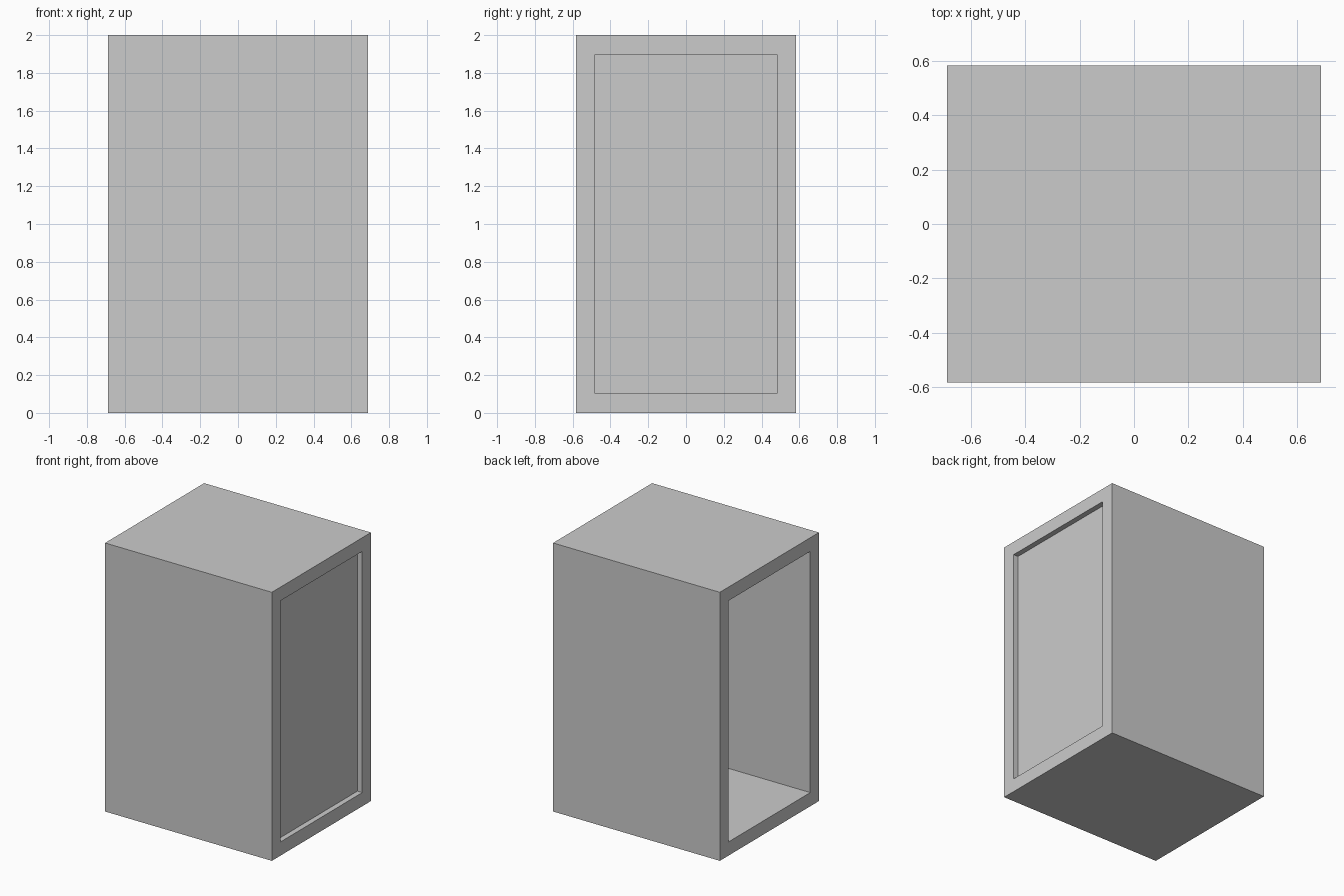
import bpy, bmesh
from mathutils import Vector

if "Cube" in bpy.data.objects:
    bpy.data.objects.remove(bpy.data.objects["Cube"])

WIDTH, DEPTH, HEIGHT = 1.374, 1.166, 2.0
WALL = 0.102          # rim width around both side openings
RECESS = 0.04         # shallow recess on the right side
PANEL = 0.02          # thickness of the closing panel


def sink_side(bm, sign, depth):
    """Inset the face on one x side and push its middle inwards."""
    face = next(f for f in bm.faces if f.normal.x * sign > 0.9)
    bmesh.ops.inset_individual(bm, faces=[face], thickness=WALL, use_even_offset=True)
    inner = bmesh.ops.extrude_discrete_faces(bm, faces=[face])["faces"][0]
    bmesh.ops.translate(bm, verts=inner.verts, vec=Vector((-sign * depth, 0, 0)))


# Outer box standing on the floor
bm = bmesh.new()
bmesh.ops.create_cube(bm, size=1)
bmesh.ops.scale(bm, verts=bm.verts, vec=(WIDTH, DEPTH, HEIGHT))
bmesh.ops.translate(bm, verts=bm.verts, vec=(0, 0, HEIGHT / 2))
bm.normal_update()

# Shallow panel recess on the right, deep open compartment on the left
sink_side(bm, 1, RECESS)
bm.normal_update()
sink_side(bm, -1, WIDTH - RECESS - PANEL)

bmesh.ops.recalc_face_normals(bm, faces=bm.faces)
mesh = bpy.data.meshes.new("open_cabinet")
bm.to_mesh(mesh)
bm.free()
bpy.context.collection.objects.link(bpy.data.objects.new("open_cabinet", mesh))
